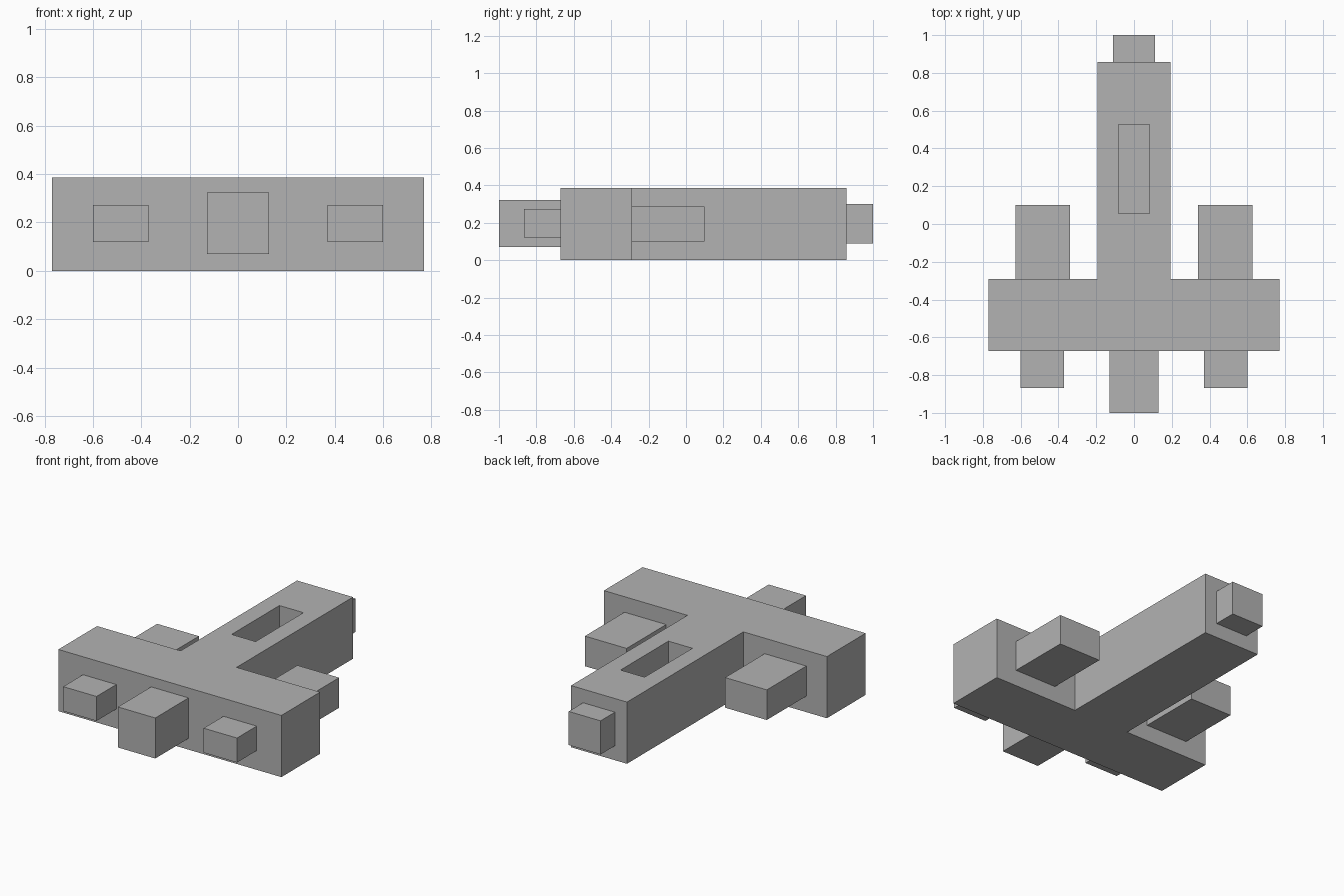
import bpy
import bmesh

cube = bpy.data.objects.get("Cube")
if cube:
    bpy.data.objects.remove(cube, do_unlink=True)

GREY = (0.45, 0.45, 0.45, 1.0)
grey = bpy.data.materials.new("plain grey")
grey.use_nodes = True
grey.diffuse_color = GREY
grey.node_tree.nodes["Principled BSDF"].inputs["Base Color"].default_value = GREY


def add_object(name, bm):
    bmesh.ops.recalc_face_normals(bm, faces=bm.faces)
    mesh = bpy.data.meshes.new(name)
    bm.to_mesh(mesh)
    bm.free()
    mesh.materials.append(grey)
    obj = bpy.data.objects.new(name, mesh)
    bpy.context.collection.objects.link(obj)
    return obj


def block(name, xs, ys, zs):
    """Box spanning the given (low, high) range on each axis."""
    bm = bmesh.new()
    bmesh.ops.create_cube(bm, size=1)
    for v in bm.verts:
        v.co = [r[0] if c < 0 else r[1] for c, r in zip(v.co, (xs, ys, zs))]
    return add_object(name, bm)


HEIGHT = 0.385
WING_FRONT, WING_BACK = -0.672, -0.29
HULL_BACK = 0.858

# T-shaped hull: half outline mirrored, then extruded upward
half = [(0.77, WING_FRONT), (0.77, WING_BACK), (0.193, WING_BACK), (0.193, HULL_BACK)]
outline = half + [(-x, y) for x, y in reversed(half)]
bm = bmesh.new()
base = bm.faces.new([bm.verts.new((x, y, 0)) for x, y in outline])
top = bmesh.ops.extrude_face_region(bm, geom=[base], use_keep_orig=True)["geom"]
bmesh.ops.translate(bm, vec=(0, 0, HEIGHT),
                    verts=[g for g in top if isinstance(g, bmesh.types.BMVert)])
hull = add_object("hull", bm)

# Recessed slot in the top of the hull
cutter = block("slot_cutter", (-0.083, 0.083), (0.055, 0.527), (0.19, 0.5))
cutter.hide_render = True
cutter.hide_viewport = True
cutter.display_type = 'WIRE'
cut = hull.modifiers.new("slot", 'BOOLEAN')
cut.operation = 'DIFFERENCE'
cut.solver = 'EXACT'
cut.object = cutter

# Centre blocks at the front and back
block("nose", (-0.129, 0.129), (-1, WING_FRONT), (0.07, 0.323))
block("tail", (-0.11, 0.11), (HULL_BACK, 1), (0.09, 0.3))

# Paired blocks on the wings
for side, s in (("left", 1), ("right", -1)):
    def span(a, b):
        return sorted((a * s, b * s))
    block(side + "_front_pod", span(0.37, 0.6), (-0.867, WING_FRONT), (0.12, 0.273))
    block(side + "_rear_pod", span(0.34, 0.628), (WING_BACK, 0.1), (0.1, 0.288))
